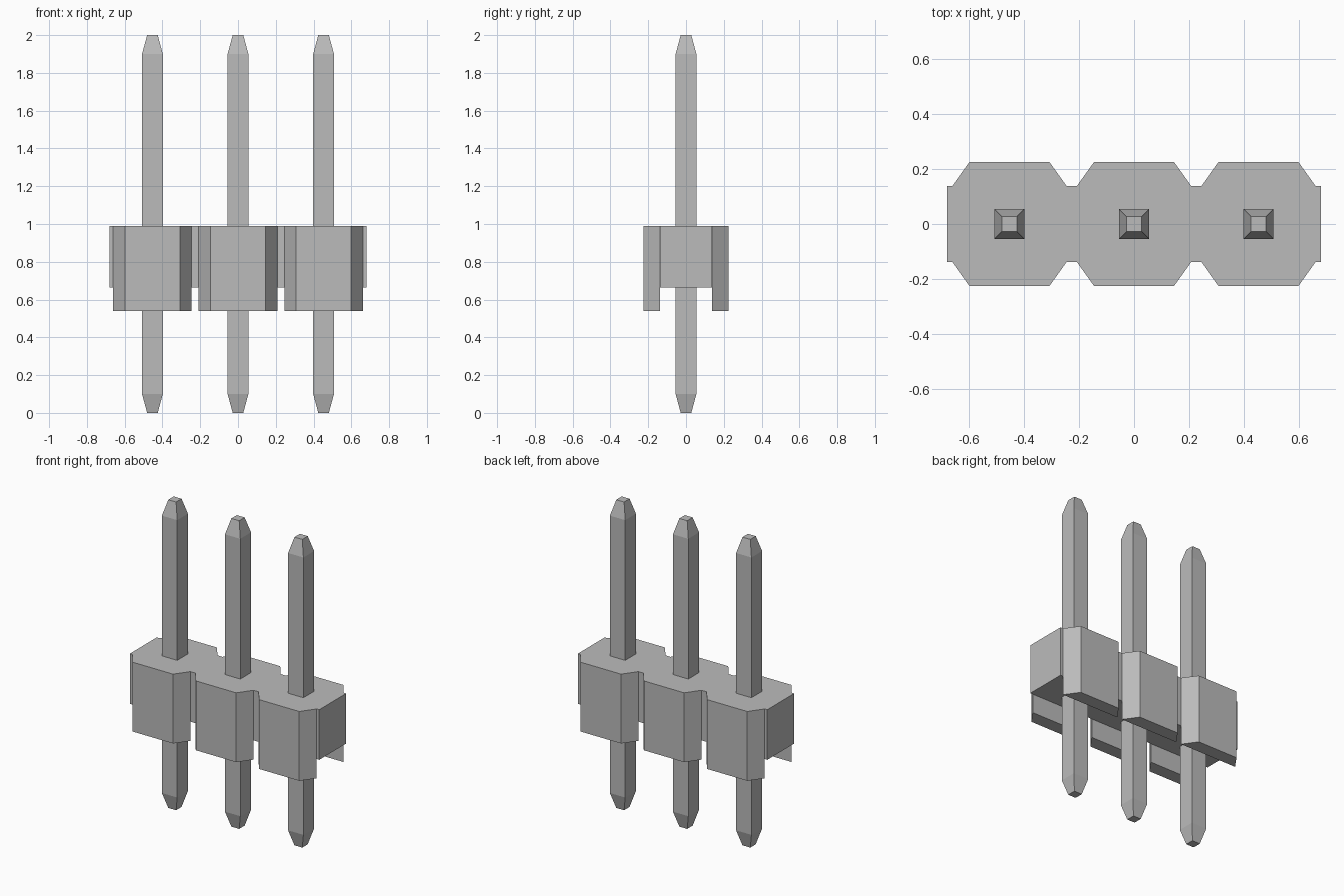
import bpy
import bmesh
from mathutils import Vector

if "Cube" in bpy.data.objects:
    bpy.data.objects.remove(bpy.data.objects["Cube"], do_unlink=True)

PITCH = 0.453
CENTRES = [-PITCH, 0, PITCH]
CORE_Y, OUTER_Y = 0.138, 0.226
FLAT, WIDE, END = 0.145, 0.208, 0.68
FOOT_Z, CORE_Z, TOP_Z = 0.54, 0.665, 0.99

grey = bpy.data.materials.new("grey")
grey.use_nodes = True
colour = (0.5, 0.5, 0.5, 1)
grey.diffuse_color = colour
grey.node_tree.nodes["Principled BSDF"].inputs["Base Color"].default_value = colour


def finish(bm, name):
    bmesh.ops.recalc_face_normals(bm, faces=bm.faces[:])
    mesh = bpy.data.meshes.new(name)
    bm.to_mesh(mesh)
    bm.free()
    mesh.materials.append(grey)
    obj = bpy.data.objects.new(name, mesh)
    bpy.context.collection.objects.link(obj)
    return obj


# Housing outline: front edge left to right, then the back edge returning
front = [(-END, -CORE_Y)]
for c in CENTRES:
    front += [(c - WIDE, -CORE_Y), (c - FLAT, -OUTER_Y),
              (c + FLAT, -OUTER_Y), (c + WIDE, -CORE_Y)]
front.append((END, -CORE_Y))
outline = front + [(-x, -y) for x, y in front]

bm = bmesh.new()
verts = [bm.verts.new((x, y, CORE_Z)) for x, y in outline]
base = bm.faces.new(verts)
top = bmesh.ops.extrude_face_region(bm, geom=[base])["geom"]
bmesh.ops.translate(bm, vec=(0, 0, TOP_Z - CORE_Z),
                    verts=[v for v in top if isinstance(v, bmesh.types.BMVert)])

# Split the underside into the channel and six feet, then pull the feet down
for side in (0, len(front)):
    for i in range(len(CENTRES)):
        a, b = verts[side + 1 + 4 * i], verts[side + 4 + 4 * i]
        under = next(f for f in a.link_faces if b in f.verts
                     and all(abs(v.co.z - CORE_Z) < 1e-4 for v in f.verts))
        bmesh.utils.face_split(under, a, b)
feet = [f for f in bm.faces if len(f.verts) == 4
        and all(abs(v.co.z - CORE_Z) < 1e-4 for v in f.verts)]
pulled = bmesh.ops.extrude_face_region(bm, geom=feet)["geom"]
bmesh.ops.translate(bm, vec=(0, 0, FOOT_Z - CORE_Z),
                    verts=[v for v in pulled if isinstance(v, bmesh.types.BMVert)])
bmesh.ops.recalc_face_normals(bm, faces=bm.faces[:])
bmesh.ops.dissolve_limit(bm, angle_limit=0.01, verts=bm.verts[:], edges=bm.edges[:])
finish(bm, "housing")


# Square pins with tapered tips at both ends
def make_pin(name, x):
    half, tip, taper = 0.055, 0.028, 0.1
    bm = bmesh.new()
    bmesh.ops.create_cube(bm, size=2)
    for v in bm.verts:
        v.co = Vector((v.co.x * half, v.co.y * half, 1 + v.co.z * (1 - taper)))
    ends = [f for f in bm.faces if len({round(v.co.z, 3) for v in f.verts}) == 1]
    for face in bmesh.ops.extrude_discrete_faces(bm, faces=ends)["faces"]:
        for v in face.verts:
            v.co.x *= tip / half
            v.co.y *= tip / half
            v.co.z = 2 if v.co.z > 1 else 0
    finish(bm, name).location.x = x


for name, x in zip(("right_pin", "middle_pin", "left_pin"), CENTRES):
    make_pin(name, x)
